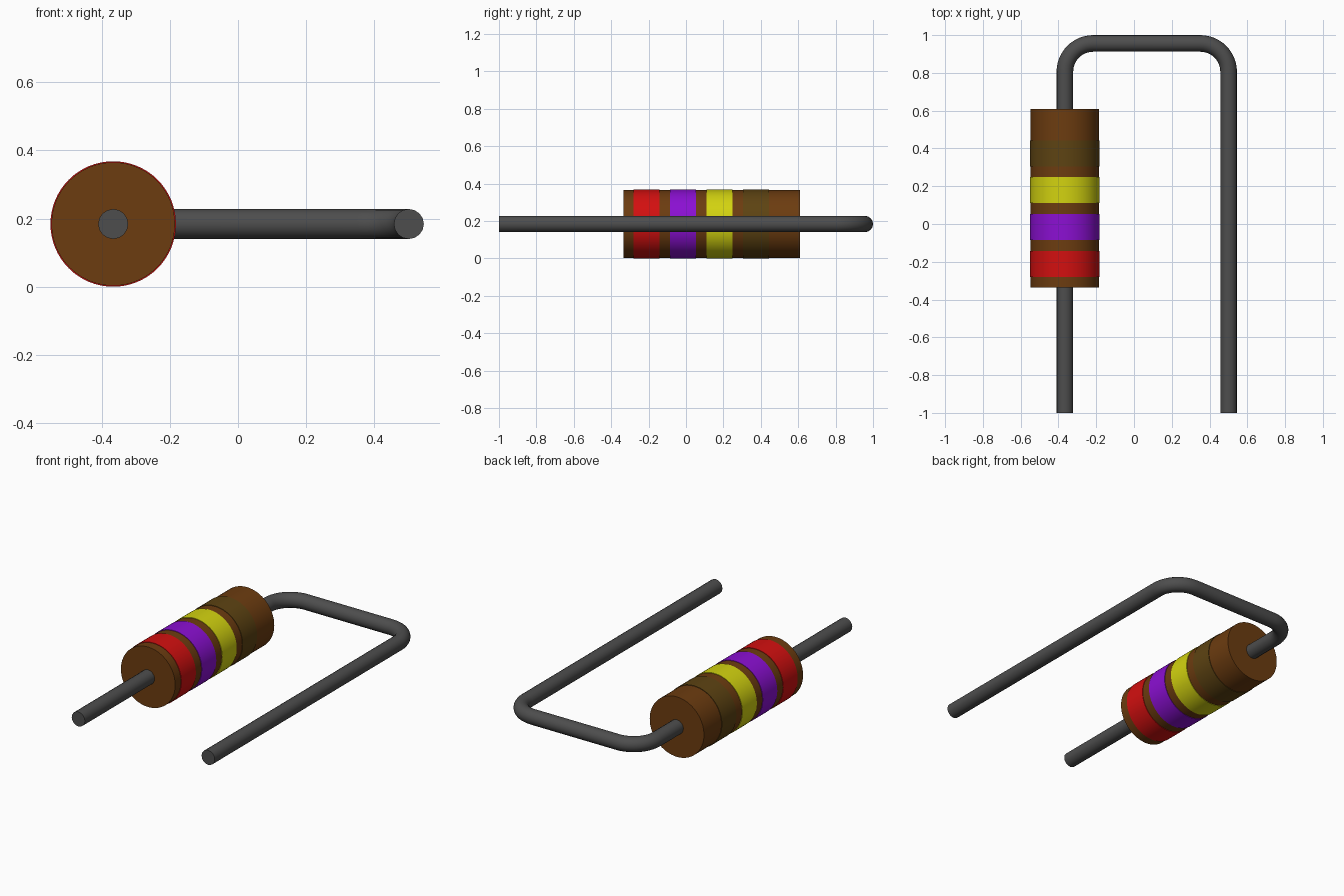
import bpy
import math

cube = bpy.data.objects.get("Cube")
if cube:
    bpy.data.objects.remove(cube, do_unlink=True)

AXIS_X, AXIS_Z = -0.366, 0.184     # centre line of the body
BODY_R, BAND_R, WIRE_R = 0.181, 0.184, 0.044


def material(name, rgb):
    mat = bpy.data.materials.new(name)
    mat.use_nodes = True
    mat.diffuse_color = (*rgb, 1)
    mat.node_tree.nodes["Principled BSDF"].inputs["Base Color"].default_value = (*rgb, 1)
    return mat


brown = material("brown", (0.150, 0.045, 0.005))
red = material("red", (0.65, 0.005, 0.005))
violet = material("violet", (0.26, 0.005, 0.65))
yellow = material("yellow", (0.65, 0.65, 0.005))
olive = material("olive brown", (0.110, 0.056, 0.006))
grey = material("dark grey", (0.075, 0.075, 0.075))


def smooth(obj):
    bpy.ops.object.select_all(action="DESELECT")
    obj.select_set(True)
    bpy.context.view_layer.objects.active = obj
    bpy.ops.object.shade_smooth_by_angle(angle=math.radians(35))


def barrel(name, y0, y1, radius, mat):
    """Cylinder lying along y on the body's centre line."""
    bpy.ops.mesh.primitive_cylinder_add(
        vertices=64, radius=radius, depth=y1 - y0,
        location=(AXIS_X, (y0 + y1) / 2, AXIS_Z), rotation=(math.pi / 2, 0, 0))
    obj = bpy.context.object
    obj.name = name
    obj.data.materials.append(mat)
    smooth(obj)


# Body and its four raised colour bands
barrel("body", -0.335, 0.61, BODY_R, brown)
bands = [("red_band", red), ("violet_band", violet),
         ("yellow_band", yellow), ("olive_band", olive)]
for i, (name, mat) in enumerate(bands):
    start = -0.28 + i * 0.195
    barrel(name, start, start + 0.138, BAND_R, mat)

# Wire lead: a hairpin path with two rounded corners
RIGHT_X, BACK_Y, BEND = 0.501, 0.956, 0.15
path = [(AXIS_X, -1)]
for cx, start in ((AXIS_X + BEND, 180), (RIGHT_X - BEND, 90)):
    for k in range(13):
        a = math.radians(start - 90 * k / 12)
        path.append((cx + BEND * math.cos(a), BACK_Y - BEND + BEND * math.sin(a)))
path.append((RIGHT_X, -1))

curve = bpy.data.curves.new("wire_lead", "CURVE")
curve.dimensions = "3D"
curve.bevel_depth = WIRE_R
curve.bevel_resolution = 6
curve.use_fill_caps = True
spline = curve.splines.new("POLY")
spline.points.add(len(path) - 1)
for point, (x, y) in zip(spline.points, path):
    point.co = (x, y, AXIS_Z, 1)
wire = bpy.data.objects.new("wire_lead", curve)
bpy.context.collection.objects.link(wire)
curve.materials.append(grey)
bpy.ops.object.select_all(action="DESELECT")
wire.select_set(True)
bpy.context.view_layer.objects.active = wire
bpy.ops.object.convert(target="MESH")
smooth(bpy.context.object)
